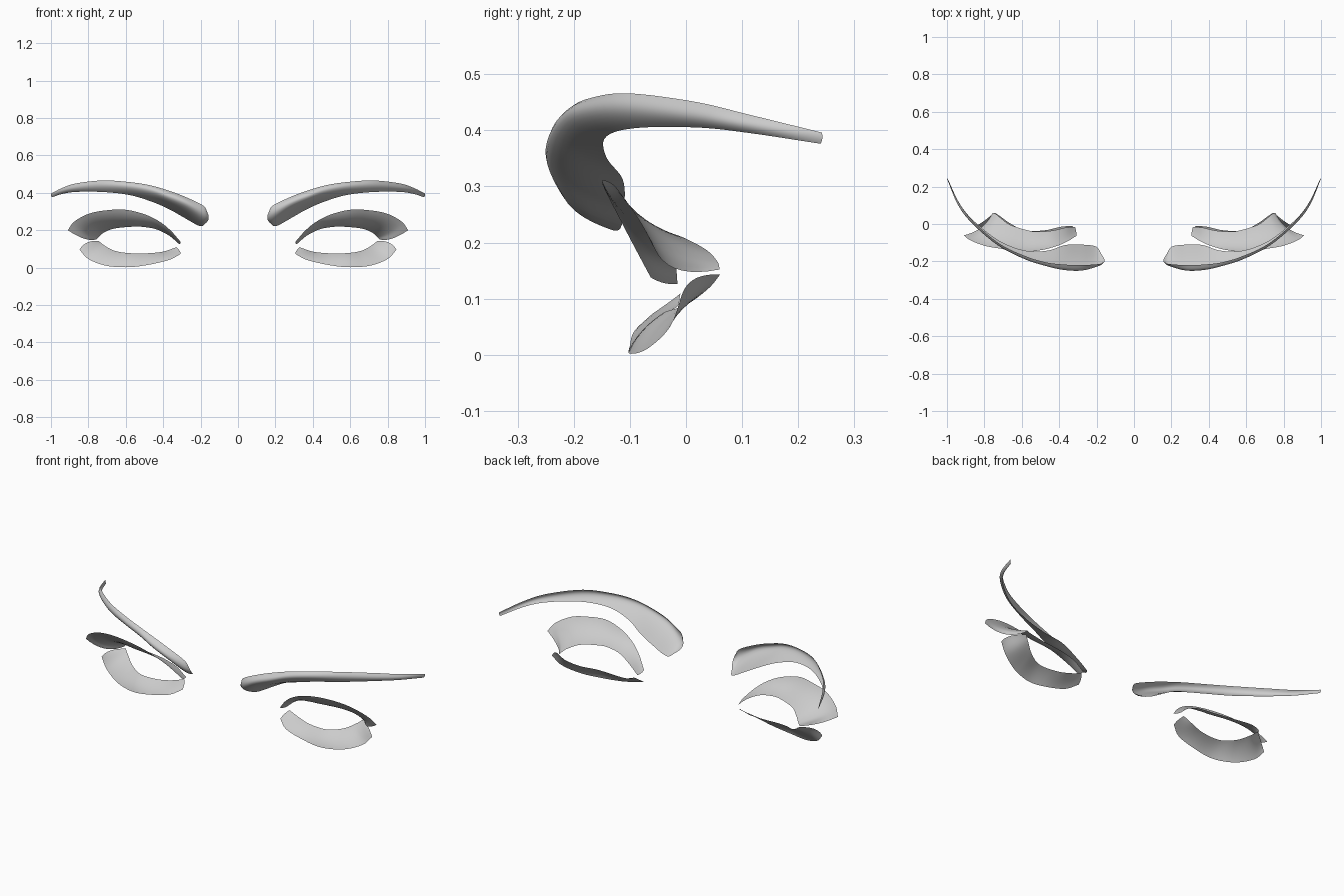
import bpy
from mathutils import Vector

grey = bpy.data.materials.new("light grey")
grey.diffuse_color = (0.6, 0.6, 0.6, 1)


def spline(pts, t):
    """Catmull-Rom position at t (0..1) through the points."""
    s = t * (len(pts) - 1)
    i = min(int(s), len(pts) - 2)
    f = s - i
    b, c = pts[i], pts[i + 1]
    a = pts[i - 1] if i > 0 else b * 2 - c
    d = pts[i + 2] if i + 2 < len(pts) else c * 2 - b
    return 0.5 * (2 * b + (c - a) * f + (2 * a - 5 * b + 4 * c - d) * f * f
                  + (3 * b - a - 3 * c + d) * f ** 3)


def curved_strip(name, upper, middle, lower, n=48, m=10):
    """Sheet lofted across three guide curves, mirrored to the other side."""
    rails = [[Vector(p) for p in r] for r in (upper, middle, lower)]
    verts, faces = [], []
    for i in range(n + 1):
        a, b, c = (spline(r, i / n) for r in rails)
        for j in range(m + 1):
            v = j / m
            verts.append(a * (1 - v) * (1 - 2 * v) + b * 4 * v * (1 - v) + c * v * (2 * v - 1))
    for i in range(n):
        for j in range(m):
            k = i * (m + 1) + j
            faces.append((k, k + 1, k + m + 2, k + m + 1))
    mesh = bpy.data.meshes.new(name)
    mesh.from_pydata(verts, [], faces)
    mesh.materials.append(grey)
    mesh.shade_smooth()
    obj = bpy.data.objects.new(name, mesh)
    bpy.context.collection.objects.link(obj)
    mirror = obj.modifiers.new("mirror", 'MIRROR')
    mirror.use_mirror_merge = False
    return obj


# Eyebrow: wide rounded inner end, sweeping back to a thin tip
curved_strip(
    "eyebrow",
    [(.164, -.205, .295), (.186, -.214, .331), (.282, -.22, .378), (.37, -.217, .411),
     (.47, -.205, .44), (.58, -.172, .457), (.72, -.105, .466), (.86, .015, .451),
     (.935, .112, .428), (1, .242, .396)],
    [(.157, -.193, .262), (.188, -.211, .27), (.275, -.238, .325), (.37, -.237, .365),
     (.46, -.222, .40), (.58, -.188, .427), (.73, -.112, .437), (.87, .008, .427),
     (.943, .106, .411), (1.0, .243, .386)],
    [(.175, -.16, .235), (.205, -.12, .222), (.29, -.11, .268), (.37, -.113, .313),
     (.46, -.142, .352), (.58, -.143, .388), (.72, -.09, .404), (.86, .02, .405),
     (.935, .114, .395), (.995, .24, .376)])

# Upper eyelid: arched strip with a flared outer corner
curved_strip(
    "upper_eyelid",
    [(.307, -.063, .138), (.36, -.095, .198), (.42, -.12, .246), (.5, -.14, .285), (.607, -.15, .31),
     (.714, -.132, .305), (.8, -.116, .287), (.875, -.087, .246), (.91, -.06, .2)],
    [(.309, -.04, .128), (.365, -.065, .182), (.43, -.085, .222), (.5, -.1, .242), (.58, -.105, .252),
     (.685, -.083, .248), (.765, -.056, .226), (.81, -.033, .19), (.82, -.02, .154)],
    [(.315, -.015, .126), (.37, -.02, .172), (.435, -.035, .204), (.495, -.04, .216), (.555, -.037, .219),
     (.66, -.005, .209), (.717, .036, .187), (.742, .056, .166), (.755, .06, .152)])

# Lower eyelid: shallow cup-shaped strip
curved_strip(
    "lower_eyelid",
    [(.33, -.01, .109), (.393, -.015, .087), (.473, -.033, .077), (.58, -.036, .077),
     (.66, .002, .09), (.714, .04, .118), (.746, .061, .143)],
    [(.313, -.034, .091), (.38, -.06, .066), (.473, -.073, .048), (.583, -.076, .043),
     (.675, -.045, .053), (.755, -.003, .085), (.808, .012, .133)],
    [(.307, -.06, .073), (.366, -.092, .042), (.473, -.1, .016), (.587, -.1, .002),
     (.705, -.07, .010), (.8, -.031, .046), (.847, -.01, .096)])
